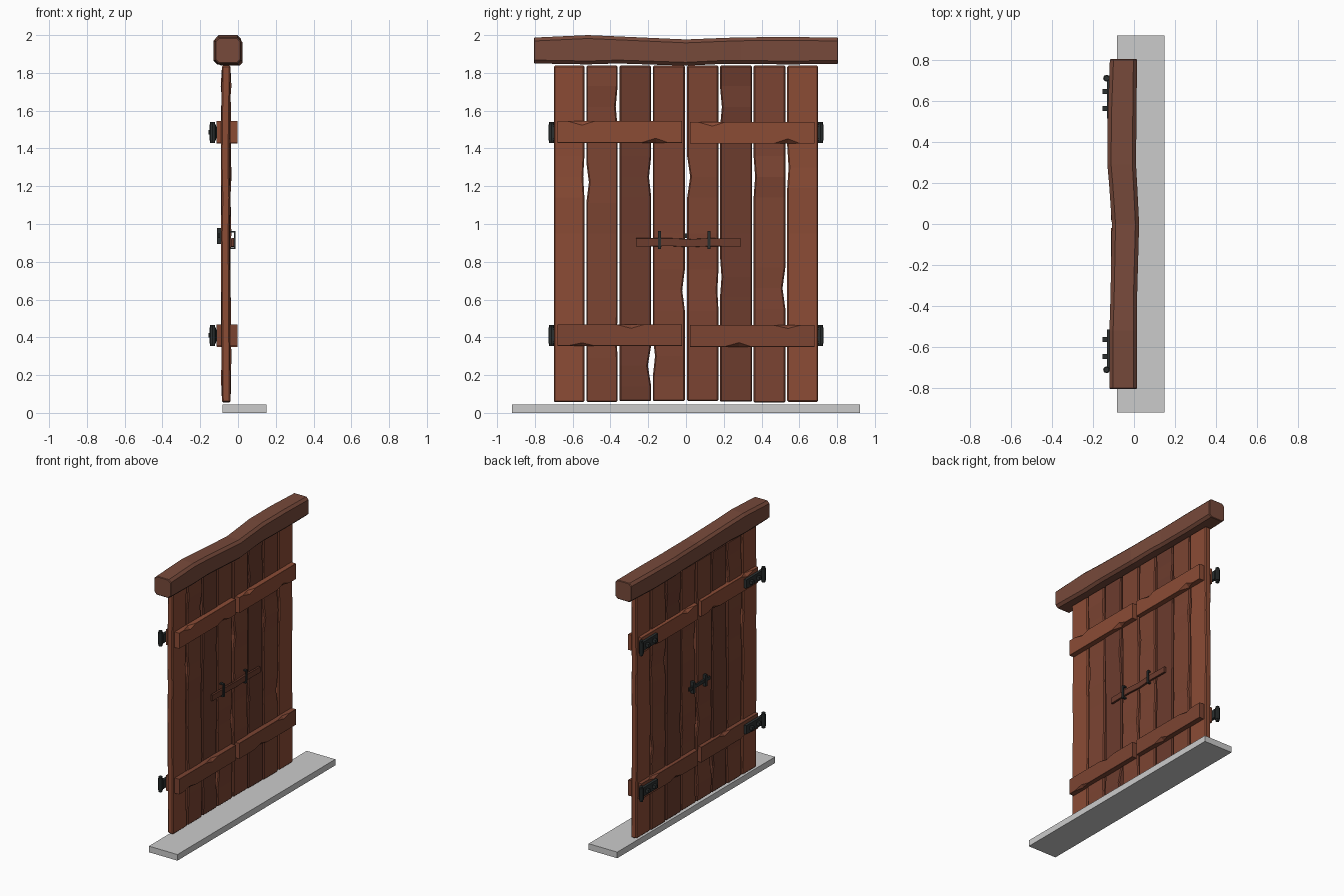
import bpy, bmesh, random
from mathutils import Matrix

if "Cube" in bpy.data.objects:
    bpy.data.objects.remove(bpy.data.objects["Cube"])

random.seed(4)


def material(name, rgb):
    m = bpy.data.materials.new(name)
    m.diffuse_color = (*rgb, 1)
    m.use_nodes = True
    m.node_tree.nodes["Principled BSDF"].inputs["Base Color"].default_value = m.diffuse_color
    return m


LIGHT = material("wood_light", (0.26, 0.072, 0.036))
MID = material("wood_mid", (0.20, 0.058, 0.032))
DARK = material("wood_dark", (0.15, 0.045, 0.027))
BEAM = material("wood_beam", (0.185, 0.068, 0.043))
IRON = material("iron", (0.025, 0.03, 0.03))


def finish(name, bm, mat):
    bmesh.ops.recalc_face_normals(bm, faces=bm.faces)
    me = bpy.data.meshes.new(name)
    bm.to_mesh(me)
    bm.free()
    if mat:
        me.materials.append(mat)
    ob = bpy.data.objects.new(name, me)
    bpy.context.collection.objects.link(ob)
    return ob


def loft(name, axis, sections, c, mat, end=0.0, flip=None):
    """Chamfered timber; section = (t, x0, x1, v0, v1, chip_low, chip_high)."""
    if end:
        def shrunk(s, d):
            return (s[0] + d, s[1] + end, s[2] - end, s[3] + end, s[4] - end, 0, 0)
        a, b = sections[0], sections[-1]
        sections = ([shrunk(a, 0), (a[0] + end, *a[1:])] + sections[1:-1]
                    + [(b[0] - end, *b[1:]), shrunk(b, 0)])
    bm = bmesh.new()
    rings = []
    for t, x0, x1, v0, v1, lo, hi in sections:
        a, b = max(c, lo), max(c, hi)
        pts = [(x0 + c, v0), (x1 - a, v0), (x1, v0 + a), (x1, v1 - b),
               (x1 - b, v1), (x0 + c, v1), (x0, v1 - c), (x0, v0 + c)]
        if flip is not None:
            pts = [(2 * flip - x, v) for x, v in pts]
        rings.append([bm.verts.new((x, v, t) if axis == 'z' else (x, t, v)) for x, v in pts])
    for r, s in zip(rings, rings[1:]):
        for i in range(8):
            j = (i + 1) % 8
            bm.faces.new((r[i], r[j], s[j], s[i]))
    bm.faces.new(rings[0])
    bm.faces.new(rings[-1])
    return finish(name, bm, mat)


def add_box(bm, x0, x1, y0, y1, z0, z1):
    m = Matrix.Translation(((x0 + x1) / 2, (y0 + y1) / 2, (z0 + z1) / 2))
    m = m @ Matrix.Diagonal((x1 - x0, y1 - y0, z1 - z0, 1))
    bmesh.ops.create_cube(bm, size=1, matrix=m)


# Threshold slab
bm = bmesh.new()
add_box(bm, -0.083, 0.15, -0.92, 0.92, 0, 0.045)
finish("threshold", bm, None)

# Lintel beam, slightly warped
loft("lintel_beam", 'y', [
    (-0.805, -0.12, 0.015, 1.85, 1.987, 0, 0),
    (-0.52, -0.12, 0.015, 1.845, 2.0, 0, 0),
    (-0.36, -0.115, 0.015, 1.85, 1.993, 0, 0),
    (0.0, -0.108, 0.025, 1.838, 1.977, 0, 0),
    (0.20, -0.122, 0.015, 1.848, 1.985, 0, 0),
    (0.29, -0.13, 0.010, 1.848, 1.988, 0, 0),
    (0.54, -0.128, 0.012, 1.845, 1.99, 0, 0),
    (0.805, -0.118, 0.015, 1.848, 1.987, 0, 0)], 0.018, BEAM, end=0.004)

# Planks: y low, y high, material, edge notches (z, side, depth)
planks = [
    (-0.70, -0.538, LIGHT, [(1.25, 1, 0.006)]),
    (-0.528, -0.362, MID, [(1.22, -1, 0.014), (1.62, 1, 0.010), (0.4, 1, 0.006)]),
    (-0.352, -0.184, DARK, [(1.25, 1, 0.012), (0.25, 1, 0.018)]),
    (-0.176, -0.006, MID, [(0.65, 1, 0.014), (0.3, -1, 0.012)]),
    (0.006, 0.172, MID, [(1.25, -1, 0.016), (0.65, 1, 0.006)]),
    (0.180, 0.350, DARK, [(1.62, -1, 0.010), (0.72, -1, 0.008)]),
    (0.358, 0.526, MID, [(0.66, 1, 0.015), (1.25, -1, 0.008)]),
    (0.536, 0.70, LIGHT, [(1.3, -1, 0.007)]),
]
for i, (y0, y1, mat, notches) in enumerate(planks):
    levels = {0.055: (0, 0), 1.838: (0, 0), 0.95: (0, 0)}
    for z, side, d in notches:
        levels[z] = (d, 0) if side < 0 else (0, d)
        for dz in (-0.11, 0.11):
            levels.setdefault(round(z + dz, 3), (0, 0))
    secs = []
    for z in sorted(levels):
        lo, hi = levels[z]
        off = 0 if z in (0.055, 1.838) else random.uniform(-0.007, 0.006)
        secs.append((z + (random.uniform(0, 0.008) if z == 0.055 else 0),
                     -0.085 + off, -0.04 + off, y0 + lo, y1 - hi, 0, 0))
    loft(f"plank_{i + 1}", 'z', secs, 0.007, mat, end=0.006)

# Cross battens on both faces, with chipped outer edges
battens = [
    (-0.68, -0.02, 1.43, 1.545, LIGHT, [(-0.55, 1, 0.022), (-0.16, -1, 0.024)]),
    (0.02, 0.68, 1.425, 1.54, LIGHT, [(0.14, 1, 0.022), (0.54, -1, 0.026)]),
    (-0.68, -0.02, 0.355, 0.468, MID, [(-0.55, -1, 0.016), (-0.29, 1, 0.020)]),
    (0.02, 0.68, 0.35, 0.465, MID, [(0.28, -1, 0.022), (0.54, 1, 0.018)]),
]
for i, (y0, y1, z0, z1, mat, chips) in enumerate(battens):
    secs = [(y0, -0.042, -0.003, z0, z1, 0, 0)]
    for y, side, d in chips:
        secs.append((y - 0.075, *secs[0][1:]))
        secs.append((y, -0.042, -0.003, z0, z1, d if side < 0 else 0, d if side > 0 else 0))
        secs.append((y + 0.065, *secs[0][1:]))
    secs.append((y1, *secs[0][1:]))
    loft(f"front_batten_{i + 1}", 'y', secs, 0.001, mat)
    loft(f"back_batten_{i + 1}", 'y', secs, 0.001, mat, flip=-0.058)

# Sliding lock bar
loft("lock_bar", 'y', [
    (-0.265, -0.036, -0.021, 0.88, 0.925, 0, 0),
    (-0.08, -0.036, -0.021, 0.883, 0.925, 0, 0),
    (0.02, -0.038, -0.023, 0.877, 0.920, 0, 0),
    (0.12, -0.036, -0.021, 0.882, 0.925, 0, 0),
    (0.29, -0.036, -0.021, 0.88, 0.923, 0, 0)], 0.001, DARK)

# U-shaped brackets holding the bar
for i, y in enumerate((-0.14, 0.123)):
    bm = bmesh.new()
    a, b = y - 0.008, y + 0.008
    add_box(bm, -0.021, -0.014, a, b, 0.867, 0.963)
    add_box(bm, -0.048, -0.021, a, b, 0.867, 0.876)
    add_box(bm, -0.048, -0.021, a, b, 0.954, 0.963)
    finish(f"bar_bracket_{i + 1}", bm, IRON)

# Latch on the back
bm = bmesh.new()
add_box(bm, -0.107, -0.096, -0.13, 0.11, 0.925, 0.95)
for y in (-0.08, 0.06):
    add_box(bm, -0.112, -0.085, y - 0.01, y + 0.01, 0.895, 0.98)
finish("back_latch", bm, IRON)

# Hinges: strap, barrel with caps, two bolts
for side, label in ((-1, "left"), (1, "right")):
    for zc, level in ((0.41, "lower"), (1.485, "upper")):
        bm = bmesh.new()
        ys = sorted((side * 0.515, side * 0.71))
        add_box(bm, -0.132, -0.112, *ys, zc - 0.032, zc + 0.032)
        for r, h in ((0.013, 0.112), (0.017, 0.085)):
            bmesh.ops.create_cone(bm, cap_ends=True, segments=8, radius1=r, radius2=r,
                                  depth=h, matrix=Matrix.Translation((-0.134, side * 0.712, zc)))
        for y in (0.565, 0.648):
            add_box(bm, -0.155, -0.13, side * y - 0.012, side * y + 0.012, zc - 0.012, zc + 0.012)
        finish(f"{label}_{level}_hinge", bm, IRON)
